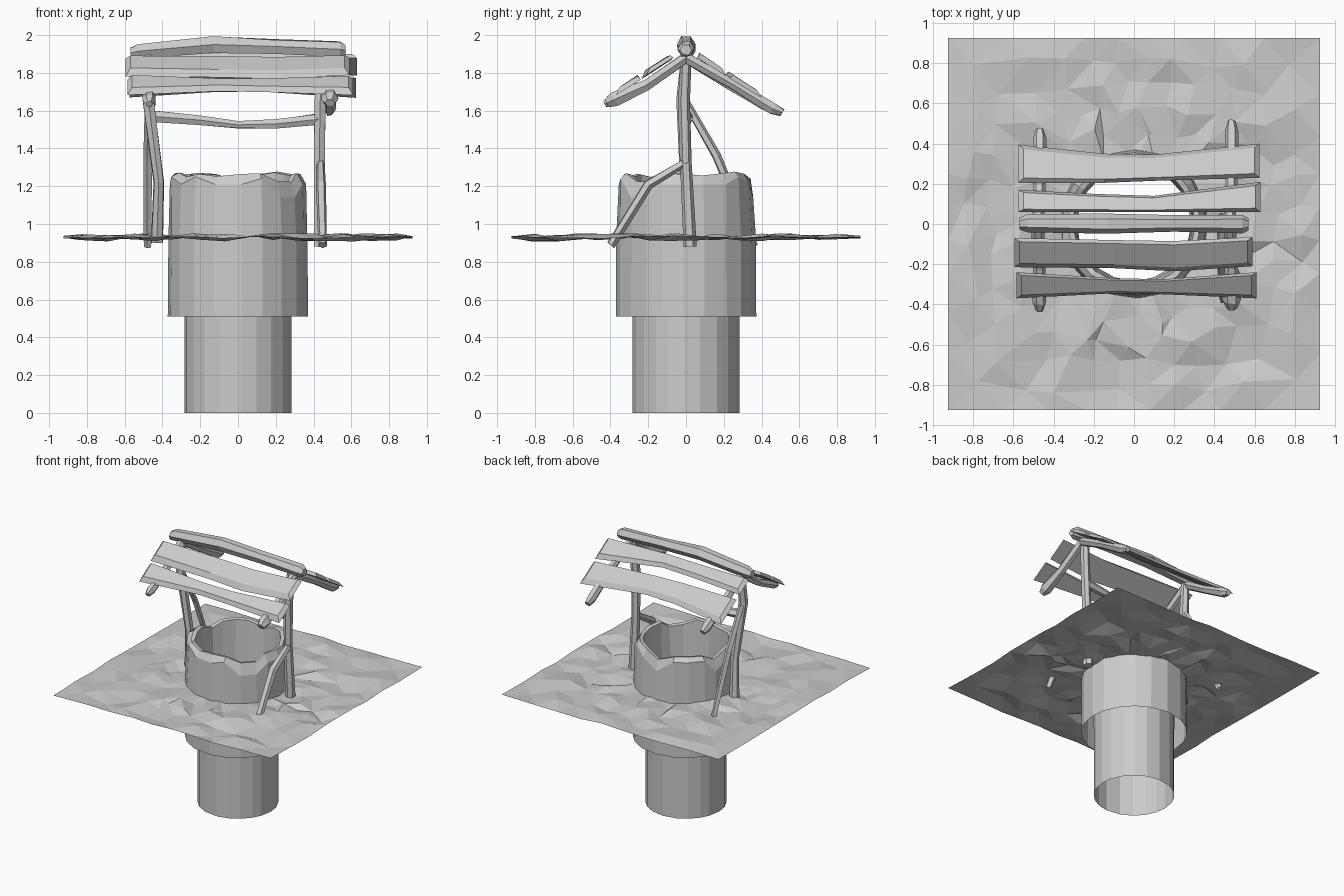
import bpy, bmesh, math, random
from mathutils import Vector

random.seed(4)
cube = bpy.data.objects.get("Cube")
if cube:
    bpy.data.objects.remove(cube, do_unlink=True)

grey = bpy.data.materials.new("plain grey")
grey.use_nodes = True
grey.diffuse_color = (0.6, 0.6, 0.6, 1)
grey.node_tree.nodes["Principled BSDF"].inputs["Base Color"].default_value = (0.6, 0.6, 0.6, 1)


def jit(a):
    return random.uniform(-a, a)


def loft(name, rings, caps=True, triangles=False):
    """Skin a list of equal closed rings of points."""
    bm = bmesh.new()
    loops = [[bm.verts.new(p) for p in ring] for ring in rings]
    n = len(loops[0])
    for a, b in zip(loops, loops[1:]):
        for i in range(n):
            j = (i + 1) % n
            bm.faces.new((a[i], a[j], b[j], b[i]))
    if caps:
        bm.faces.new(loops[0][::-1])
        bm.faces.new(loops[-1])
        bmesh.ops.recalc_face_normals(bm, faces=bm.faces)
    if triangles:
        bmesh.ops.triangulate(bm, faces=bm.faces)
    mesh = bpy.data.meshes.new(name)
    bm.to_mesh(mesh)
    bm.free()
    mesh.materials.append(grey)
    obj = bpy.data.objects.new(name, mesh)
    bpy.context.collection.objects.link(obj)
    return obj


def timber(name, path, sizes, sides=6, rough=0.004):
    """Rough-hewn pole along a path, with a radius at each point."""
    pts = [Vector(p) for p in path]
    d = (pts[-1] - pts[0]).normalized()
    u = d.cross(Vector((0, 1, 0)) if abs(d.y) < 0.5 else Vector((1, 0, 0))).normalized()
    v = d.cross(u)
    rings = []
    for p, r in zip(pts, sizes):
        ring = []
        for i in range(sides):
            a = math.tau * (i + 0.5) / sides
            ring.append(p + (u * math.cos(a) + v * math.sin(a)) * (r + jit(rough)))
        rings.append(ring)
    return loft(name, rings)


def plank(name, sections):
    """Warped roof board; each section is x, lower-edge y, upper-edge y."""
    rings = []
    last = len(sections) - 1
    for k, (x, lo, hi) in enumerate(sections):
        mid = (lo + hi) / 2
        inset = 0.025 * ((k == 0) - (k == last))
        ring = []
        for y, lift, dx, s in ((lo, 0.02, 0, 1), (hi, 0.02, 0, 1),
                               (hi, 0.05, inset, 0.75), (lo, 0.05, inset, 0.75)):
            yy = mid + (y - mid) * s
            ring.append((x + dx, yy, 1.9 - 0.64 * abs(yy) + lift + jit(0.004)))
        rings.append(ring)
    return loft(name, rings)


# Stone shaft, chipped rim and outer wall as one open sheet
SIDES = 20
angles = [math.tau * (i + jit(0.2)) / SIDES for i in range(SIDES)]
chips = [random.choice((0.0, 0.01, 0.04, 0.11)) for _ in angles]


def ring(radius, z, rough=0.0):
    return [((radius + jit(rough)) * math.cos(a), (radius + jit(rough)) * math.sin(a), z)
            for a in angles]


inner_rim = [(x, y, 1.27 - c * 0.4 + jit(0.01)) for (x, y, z), c in zip(ring(0.305, 0, 0.008), chips)]
outer_rim = [(x, y, 1.25 - c) for (x, y, z), c in zip(ring(0.362, 0, 0.008), chips)]
crest = [(x * 1.09, y * 1.09, z + 0.005) for x, y, z in inner_rim]
loft("well_wall", [ring(0.283, 0), ring(0.283, 0.51), ring(0.295, 0.95, 0.004), inner_rim, crest,
                   outer_rim, ring(0.37, 0.92, 0.004), ring(0.372, 0.51)], caps=False)

# Uneven square ground sheet with a round opening
HALF, STEPS, BANDS = 0.925, 36, 5
ground = []
for k in range(BANDS + 1):
    t = k / BANDS
    band = []
    for i in range(STEPS):
        a = math.tau * (i + 0.5) / STEPS - math.pi / 4 - math.tau * 0.5 / STEPS
        c, s = math.cos(a), math.sin(a)
        reach = HALF / max(abs(c), abs(s))
        r = 0.36 + (reach - 0.36) * t
        inside = 0 < k < BANDS
        w = 0.035 if inside else 0
        z = 0.93 + jit(0.022 if inside else 0.008)
        band.append((r * c + jit(w), r * s + jit(w), z))
    ground.append(band)
loft("ground", ground, caps=False, triangles=True)

# Bent posts and their braces
timber("right_post", [(-0.47, 0, 1.88), (-0.475, -0.02, 1.66), (-0.42, 0, 1.22), (-0.43, 0.02, 0.9)],
       [0.03, 0.034, 0.03, 0.036])
timber("left_post", [(0.45, 0, 1.88), (0.435, -0.01, 1.65), (0.43, 0, 1.33), (0.435, 0.02, 0.88)],
       [0.03, 0.034, 0.03, 0.036])
timber("right_brace", [(-0.47, 0.0, 1.64), (-0.475, 0.16, 1.36), (-0.475, 0.36, 0.88)],
       [0.022, 0.024, 0.02], 5)
timber("left_brace", [(0.435, 0.0, 1.33), (0.44, -0.2, 1.21), (0.45, -0.4, 0.89)],
       [0.022, 0.026, 0.024], 5)

# Sagging crossbar
timber("crossbar", [(-0.45, 0, 1.57), (-0.2, 0, 1.55), (0, 0, 1.525), (0.2, 0, 1.53), (0.43, 0, 1.555)],
       [0.036, 0.03, 0.02, 0.026, 0.034])

# Rafters
for side, x, back, front in (("right", -0.47, 0.47, -0.43), ("left", 0.485, 0.51, -0.42)):
    for end, y in (("back", back), ("front", front)):
        thick = 0.045 if x > 0 and y < 0 else 0.034
        tip = 1.875 - 0.56 * abs(y)
        timber(f"{side}_{end}_rafter", [(x - 0.01, 0, 1.88), (x, y * 0.5, 1.735), (x, y * 0.9, tip + 0.02), (x, y, tip)],
               [0.03, 0.03, thick, thick * 0.6])

# Ridge log
timber("ridge_log", [(-0.57, 0, 1.905), (-0.53, 0.005, 1.915), (-0.13, 0, 1.95), (0.2, 0, 1.94),
                     (0.54, 0, 1.925), (0.57, 0, 1.92)],
       [0.03, 0.045, 0.048, 0.042, 0.045, 0.03])

# Roof boards
plank("back_lower_board", [(-0.575, 0.395, 0.205), (-0.15, 0.35, 0.205), (0.1, 0.345, 0.215), (0.625, 0.4, 0.23)])
plank("back_upper_board", [(-0.575, 0.17, 0.06), (-0.2, 0.15, 0.06), (0.1, 0.14, 0.06), (0.63, 0.21, 0.06)])
plank("front_upper_board", [(-0.595, -0.215, -0.07), (-0.1, -0.22, -0.08), (0.2, -0.235, -0.085), (0.59, -0.21, -0.065)])
plank("front_lower_board", [(-0.585, -0.37, -0.24), (-0.1, -0.345, -0.27), (0.15, -0.35, -0.275), (0.61, -0.37, -0.24)])
